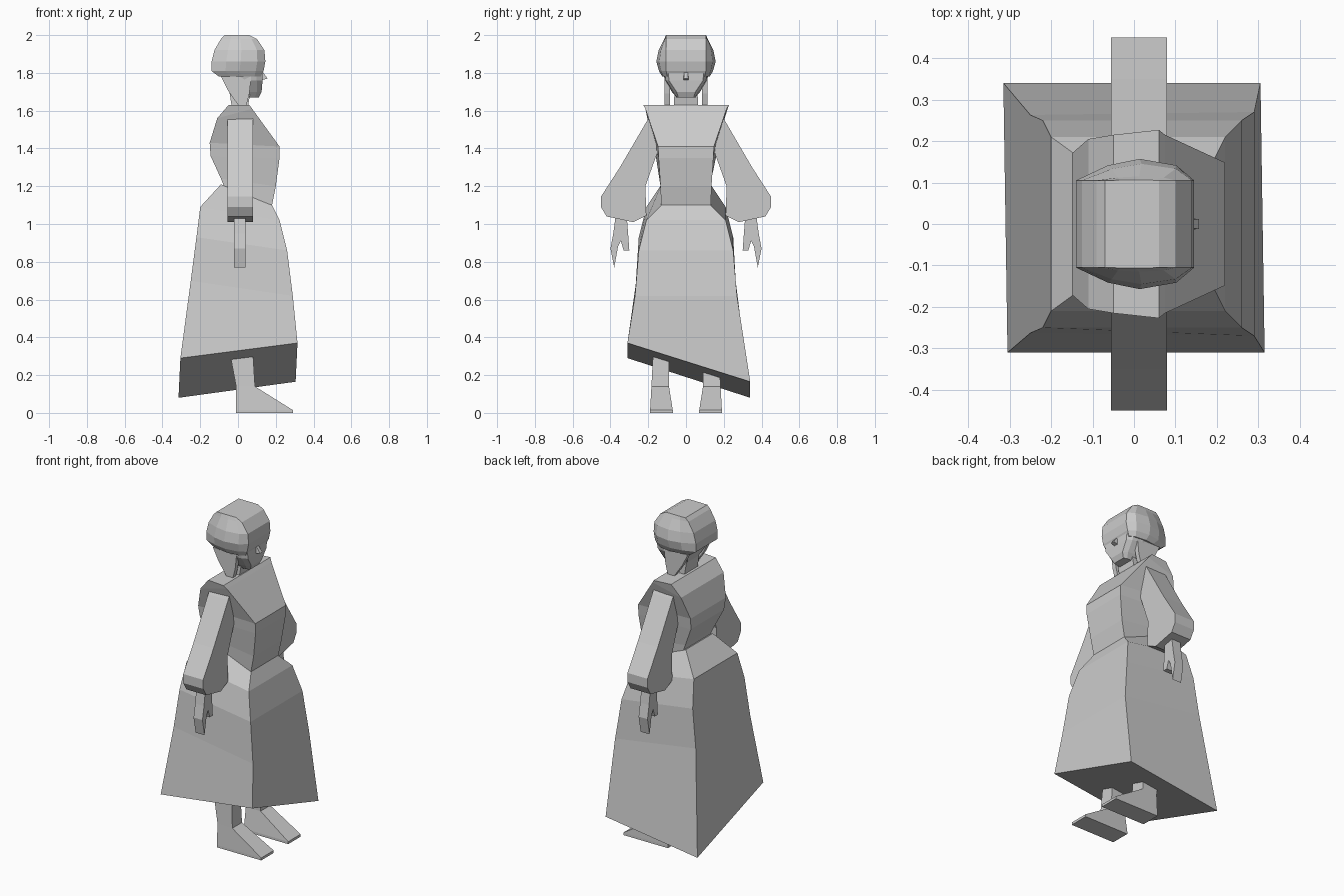
import bpy, bmesh


def finish(name, bm):
    bmesh.ops.recalc_face_normals(bm, faces=bm.faces)
    mesh = bpy.data.meshes.new(name)
    bm.to_mesh(mesh)
    bm.free()
    obj = bpy.data.objects.new(name, mesh)
    bpy.context.collection.objects.link(obj)
    return obj


def loft(name, rings):
    """Skin a list of equal-length point loops and cap both ends."""
    bm = bmesh.new()
    loops = [[bm.verts.new(p) for p in ring] for ring in rings]
    n = len(loops[0])
    for a, b in zip(loops, loops[1:]):
        for i in range(n):
            j = (i + 1) % n
            bm.faces.new((a[i], a[j], b[j], b[i]))
    bm.faces.new(loops[0])
    bm.faces.new(loops[-1])
    return finish(name, bm)


def box_ring(xb, zb, yb, xf, zf, yf):
    """Four-sided loop: back x, z, half width, then front x, z, half width."""
    return [(xb, -yb, zb), (xf, -yf, zf), (xf, yf, zf), (xb, yb, zb)]


def head_ring(z, xb, xf, yc, ym):
    """Ten-sided loop with flat front and back and bulging sides."""
    w = xf - xb
    q = yc * 0.3 + ym * 0.7
    half = [(xb, yc), (xb + w * 0.27, q), (xb + w * 0.54, ym),
            (xb + w * 0.85, q), (xf, yc)]
    return ([(x, -y, z) for x, y in half]
            + [(x, y, z) for x, y in reversed(half)])


def side_slab(name, profile, x0, x1, s):
    """Extrude a y-z profile along x; s = -1 or 1 picks the side."""
    return loft(name, [[(x, s * y, z) for y, z in profile] for x in (x0, x1)])


# Skirt with slanted closed hem
loft("skirt", [
    box_ring(-0.09, 1.21, 0.13, 0.18, 1.10, 0.13),
    box_ring(-0.20, 1.09, 0.21, 0.22, 1.02, 0.21),
    box_ring(-0.22, 0.93, 0.25, 0.26, 0.86, 0.25),
    box_ring(-0.25, 0.70, 0.263, 0.29, 0.62, 0.27),
    [(-0.305, -0.31, 0.29), (0.315, -0.31, 0.37),
     (0.305, 0.34, 0.165), (-0.315, 0.34, 0.08)],
])

# Bodice
loft("bodice", [
    box_ring(-0.05, 1.63, 0.215, 0.06, 1.63, 0.227),
    box_ring(-0.11, 1.56, 0.205, 0.075, 1.61, 0.215),
    box_ring(-0.15, 1.43, 0.17, 0.22, 1.41, 0.148),
    box_ring(-0.145, 1.36, 0.16, 0.22, 1.35, 0.145),
    box_ring(-0.09, 1.24, 0.135, 0.20, 1.20, 0.135),
    box_ring(-0.07, 1.19, 0.13, 0.18, 1.10, 0.132),
])

# Neck, head and nose
loft("neck", [box_ring(-0.03, 1.60, 0.065, 0.05, 1.60, 0.065),
              box_ring(-0.05, 1.73, 0.06, 0.07, 1.73, 0.06)])
loft("face", [head_ring(1.82, -0.10, 0.13, 0.095, 0.125),
              head_ring(1.76, -0.075, 0.13, 0.09, 0.112),
              head_ring(1.70, -0.045, 0.125, 0.05, 0.075),
              head_ring(1.67, -0.03, 0.11, 0.04, 0.05)])
loft("hair", [head_ring(2.00, -0.07, 0.06, 0.105, 0.106),
              head_ring(1.98, -0.09, 0.10, 0.105, 0.115),
              head_ring(1.92, -0.125, 0.14, 0.105, 0.145),
              head_ring(1.86, -0.14, 0.145, 0.105, 0.157),
              head_ring(1.81, -0.14, 0.135, 0.105, 0.143),
              head_ring(1.78, -0.10, 0.12, 0.10, 0.125)])
loft("nose", [[(0.12, -0.01, 1.81), (0.135, -0.01, 1.80),
               (0.135, 0.01, 1.80), (0.12, 0.01, 1.81)],
              [(0.12, -0.015, 1.76), (0.157, -0.012, 1.77),
               (0.157, 0.012, 1.77), (0.12, 0.015, 1.76)]])

sleeve = [(0.19, 1.57), (0.21, 1.54), (0.35, 1.30), (0.45, 1.145),
          (0.45, 1.09), (0.42, 1.04), (0.28, 1.01), (0.21, 1.045),
          (0.215, 1.20), (0.14, 1.41)]
hand = [(0.315, 1.06), (0.37, 1.06), (0.385, 0.95), (0.40, 0.87),
        (0.38, 0.77), (0.36, 0.88), (0.345, 0.91), (0.33, 0.86),
        (0.30, 0.86), (0.305, 0.93)]

for s, side in ((-1, "right"), (1, "left")):
    # Puffed sleeve and flat hand
    side_slab(side + "_sleeve", sleeve, -0.055, 0.08, s)
    side_slab(side + "_hand", hand, -0.02, 0.04, s)

    # Hair lock beside the jaw
    lock = [(-0.09, 1.78), (-0.055, 1.71), (0.0, 1.63), (0.045, 1.63),
            (0.06, 1.69), (0.07, 1.78)]
    loft(side + "_hair_lock", [[(x, s * y, z) for x, z in lock]
                               for y in (0.085, 0.113)])

    # Leg and pointed shoe
    def leg_ring(z, x0, x1, y0, y1):
        return [(x0, s * y0, z), (x1, s * y0, z),
                (x1, s * y1, z), (x0, s * y1, z)]

    loft(side + "_leg", [leg_ring(0.30, -0.04, 0.08, 0.09, 0.175),
                         leg_ring(0.14, -0.01, 0.09, 0.09, 0.183),
                         leg_ring(0.015, -0.01, 0.29, 0.07, 0.19),
                         leg_ring(0.0, -0.01, 0.29, 0.07, 0.19)])
